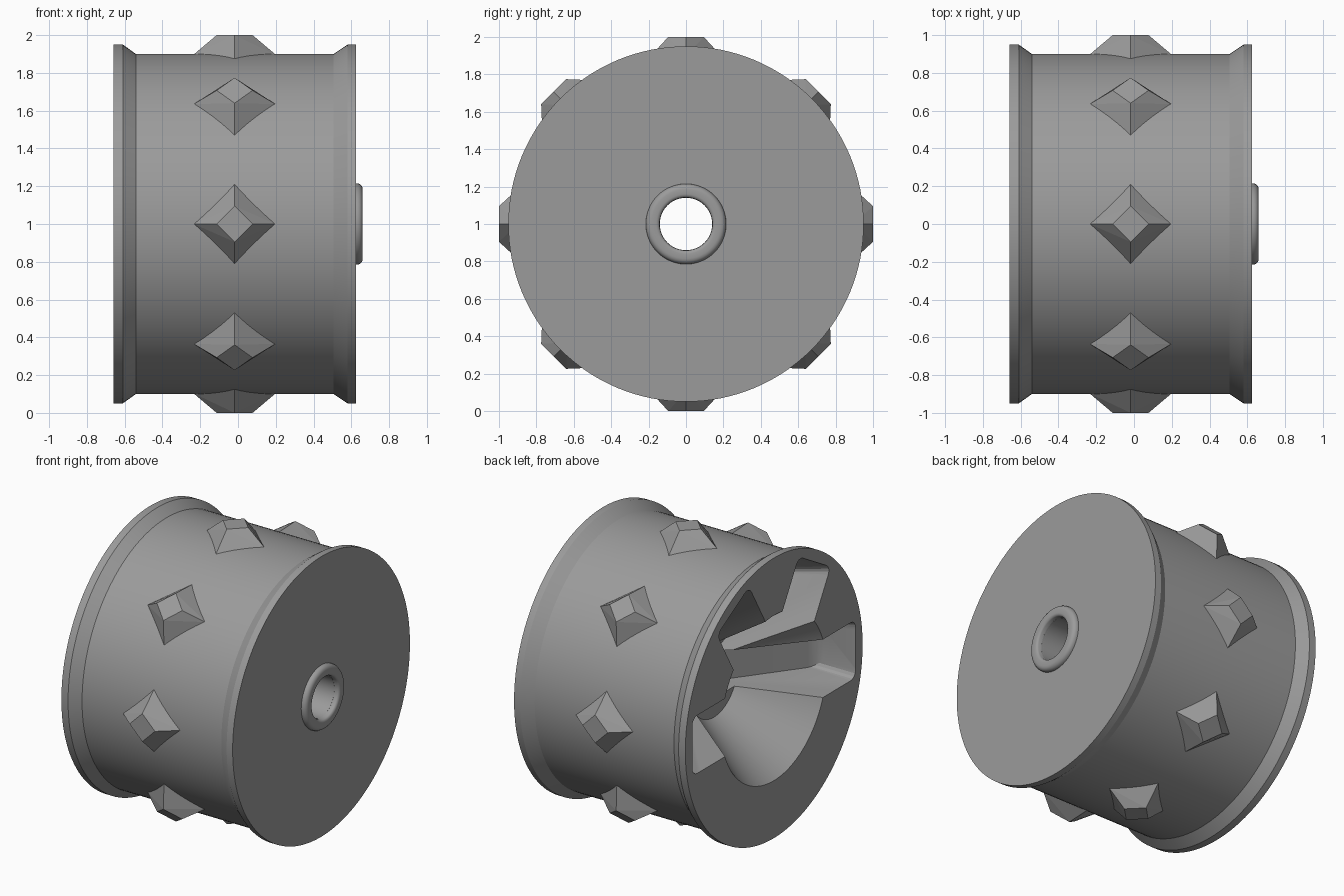
import bpy, bmesh, math
from mathutils import Vector, Matrix

if "Cube" in bpy.data.objects:
    bpy.data.objects.remove(bpy.data.objects["Cube"])

grey = bpy.data.materials.new("grey plastic")
grey.diffuse_color = (0.33, 0.33, 0.33, 1)
grey.use_nodes = True
grey.node_tree.nodes["Principled BSDF"].inputs["Base Color"].default_value = grey.diffuse_color
CENTRE = Vector((0, 0, 1))


def finish(bm, name, smooth=None):
    bmesh.ops.recalc_face_normals(bm, faces=bm.faces)
    me = bpy.data.meshes.new(name)
    bm.to_mesh(me)
    bm.free()
    ob = bpy.data.objects.new(name, me)
    bpy.context.collection.objects.link(ob)
    me.materials.append(grey)
    if smooth:
        shade(ob, smooth)
    return ob


def shade(ob, angle):
    bpy.ops.object.select_all(action='DESELECT')
    ob.select_set(True)
    bpy.context.view_layer.objects.active = ob
    bpy.ops.object.shade_smooth_by_angle(angle=math.radians(angle))


def lathe(profile, steps=128):
    """Closed (x, radius) profile spun around the x axle."""
    bm = bmesh.new()
    rings = []
    for i in range(steps):
        a = 2 * math.pi * i / steps
        rings.append([bm.verts.new(CENTRE + Vector((x, r * math.cos(a), r * math.sin(a))))
                      for x, r in profile])
    n = len(profile)
    for i in range(steps):
        p, q = rings[i], rings[(i + 1) % steps]
        for j in range(n):
            k = (j + 1) % n
            bm.faces.new((p[j], p[k], q[k], q[j]))
    return bm


def around(angle):
    """Frame with x = axle, z = outward at the given angle."""
    return Matrix.Translation(CENTRE) @ Matrix.Rotation(angle, 4, 'X')


def hull(points):
    bm = bmesh.new()
    verts = [bm.verts.new(p) for p in points]
    bmesh.ops.convex_hull(bm, input=verts)
    bmesh.ops.dissolve_limit(bm, angle_limit=math.radians(1),
                             verts=bm.verts, edges=bm.edges)
    return bm


# Wheel barrel with flared lips, closed right face, dished left face and bore
LEFT = -0.66
wheel = finish(lathe([
    (LEFT, 0.56), (LEFT, 0.95), (-0.61, 0.95), (-0.54, 0.90), (0.505, 0.90),
    (0.58, 0.95), (0.625, 0.95), (0.625, 0.14), (LEFT + 0.45, 0.14),
    (LEFT + 0.45, 0.25)]), "wheel_barrel")

# Six tapered pockets leave the sloping spokes
for i in range(6):
    pts = []
    for s in (-1, 1):
        for u, d, v in ((0.88, -0.02, 0.20), (0.80, 0.25, 0.155),
                        (0.03, 0.65, 0.09), (0.03, -0.02, 0.20)):
            pts.append(Vector((LEFT + d, s * v, u)))
    bm = hull(pts)
    # Rounded outer corners and floor edges
    edges = [e for e in bm.edges if all(v.co.z > 0.7 for v in e.verts)
             and any(v.co.x > LEFT + 0.1 for v in e.verts)]
    bmesh.ops.bevel(bm, geom=edges, offset=0.05, segments=4, profile=0.5,
                    affect='EDGES')
    bm.transform(around(math.radians(30 + 60 * i)))
    cutter = finish(bm, "pocket_cutter")
    mod = wheel.modifiers.new("pocket", 'BOOLEAN')
    mod.operation = 'DIFFERENCE'
    mod.solver = 'EXACT'
    mod.object = cutter
    bpy.context.view_layer.objects.active = wheel
    bpy.ops.object.modifier_apply(modifier=mod.name)
    bpy.data.objects.remove(cutter)
shade(wheel, 20)

# Rounded collar around the bore
collar = [(0.61, 0.14), (0.61, 0.215)]
for k in range(5):
    a = math.radians(90 - 22.5 * k)
    collar.append((0.63 + 0.03 * math.cos(a), 0.185 + 0.03 * math.sin(a)))
for k in range(4):
    a = math.radians(22.5 * k)
    collar.append((0.64 + 0.02 * math.cos(a), 0.16 - 0.02 * math.sin(a)))
finish(lathe(collar, 64), "hub_collar", 40)

# Eight faceted diamond studs on the tread
for i in range(8):
    pts = [Vector((0, 0, 0.85))]
    for s in (-1, 1):
        pts += [Vector((s * 0.217, 0, 0.897)), Vector((0, s * 0.212, 0.873)),
                Vector((s * 0.095, 0, 1.0)), Vector((0, s * 0.095, 1.0))]
    bm = hull(pts)
    bm.transform(around(math.radians(45 * i)) @ Matrix.Translation((-0.018, 0, 0)))
    finish(bm, "tread_stud")
